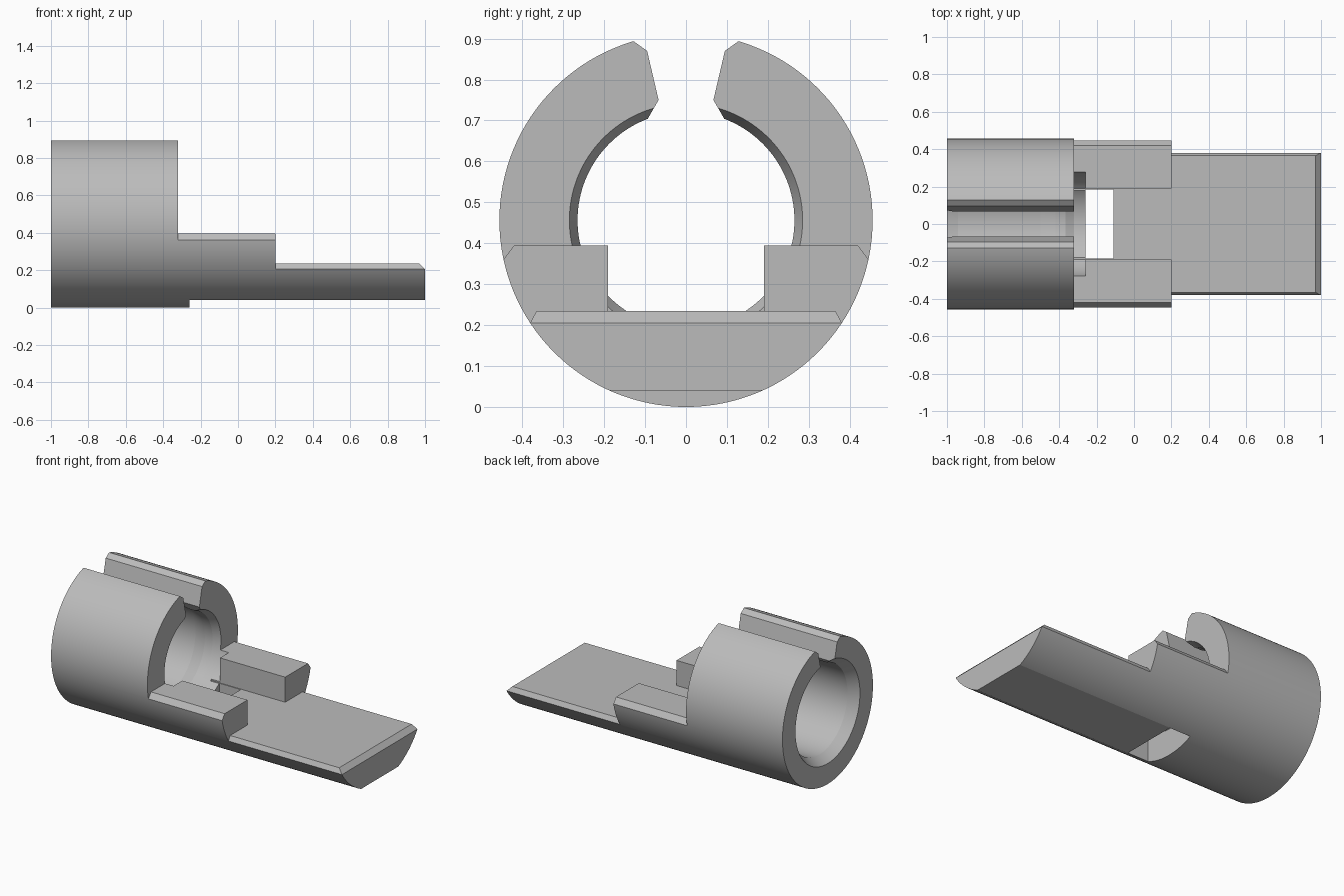
import bpy, bmesh, math
from mathutils import Vector

if "Cube" in bpy.data.objects:
    bpy.data.objects.remove(bpy.data.objects["Cube"], do_unlink=True)

R = 0.456          # outer radius, also the height of the axis
SEGMENTS = 128

grey = bpy.data.materials.new("plain grey")
grey.use_nodes = True
grey.diffuse_color = (0.5, 0.5, 0.5, 1)
grey.node_tree.nodes["Principled BSDF"].inputs["Base Color"].default_value = grey.diffuse_color


def finish(name, bm):
    bmesh.ops.recalc_face_normals(bm, faces=bm.faces)
    mesh = bpy.data.meshes.new(name)
    bm.to_mesh(mesh)
    bm.free()
    obj = bpy.data.objects.new(name, mesh)
    mesh.materials.append(grey)
    bpy.context.collection.objects.link(obj)
    return obj


def prism(name, points, direction):
    """Extrude a closed outline of 3D points."""
    bm = bmesh.new()
    face = bm.faces.new([bm.verts.new(p) for p in points])
    moved = bmesh.ops.extrude_face_region(bm, geom=[face])["geom"]
    verts = [v for v in moved if isinstance(v, bmesh.types.BMVert)]
    bmesh.ops.translate(bm, verts=verts, vec=Vector(direction))
    return finish(name, bm)


def long_prism(name, points, x0, x1):
    return prism(name, [(x0, y, z) for y, z in points], (x1 - x0, 0, 0))


def mirrored(half):
    """Complete a symmetric (y, z) outline from its +y half."""
    return half + [(-y, z) for y, z in reversed(half)]


def turned(name, profile):
    """Solid of revolution about the long axis from (x, radius) pairs."""
    bm = bmesh.new()
    rings = []
    for x, r in profile:
        angles = [2 * math.pi * i / SEGMENTS for i in range(SEGMENTS)]
        rings.append([bm.verts.new((x, r * math.sin(a), R + r * math.cos(a))) for a in angles])
    for a, b in zip(rings, rings[1:]):
        for i in range(SEGMENTS):
            j = (i + 1) % SEGMENTS
            bm.faces.new((a[i], a[j], b[j], b[i]))
    bm.faces.new(rings[0])
    bm.faces.new(rings[-1])
    return finish(name, bm)


body = turned("clip_body", [(-1, R), (1, R)])

cutters = [
    # space above the side blocks, with the channel between them
    long_prism("block_cut", mirrored([(0.19, 0.235), (0.19, 0.395), (0.42, 0.395),
                                      (0.52, 0.26), (0.52, 1.0)]), -0.32, 1.2),
    # space above the long tongue
    long_prism("tongue_cut", mirrored([(0.365, 0.235), (0.43, 0.113),
                                       (0.6, 0.113), (0.6, 1.1)]), 0.2, 1.3),
    # flat underside
    long_prism("underside_cut", mirrored([(0.5, -0.1), (0.5, 0.04)]), -0.26, 1.4),
    # bevelled tongue end
    prism("end_cut", [(0.94, -0.6, 0.265), (1.03, -0.6, 0.175), (1.1, -0.6, 0.3)], (0, 1.2, 0)),
    # bore with a flared mouth and an inner lip
    turned("bore_cut", [(-1.06, 0.365), (-0.94, 0.285), (-0.5, 0.285), (-0.42, 0.265),
                        (-0.365, 0.265), (-0.32, 0.285), (-0.26, 0.285)]),
    # opening between the jaws
    long_prism("jaw_cut", mirrored([(0.093, 0.6), (0.093, 0.705), (0.067, 0.75),
                                    (0.095, 0.87), (0.165, 0.92), (0.165, 1.1)]), -1.1, -0.2),
    # window through the floor
    long_prism("window_cut", mirrored([(0.185, -0.2), (0.185, 0.3)]), -0.26, -0.11),
]

for cutter in cutters:
    mod = body.modifiers.new(cutter.name, "BOOLEAN")
    mod.operation = "DIFFERENCE"
    mod.solver = "EXACT"
    mod.object = cutter
    cutter.hide_render = True

bpy.ops.object.select_all(action="DESELECT")
body.select_set(True)
bpy.context.view_layer.objects.active = body
for mod in list(body.modifiers):
    bpy.ops.object.modifier_apply(modifier=mod.name)
for cutter in cutters:
    bpy.data.objects.remove(cutter, do_unlink=True)

bpy.ops.object.shade_smooth_by_angle(angle=math.radians(12))
